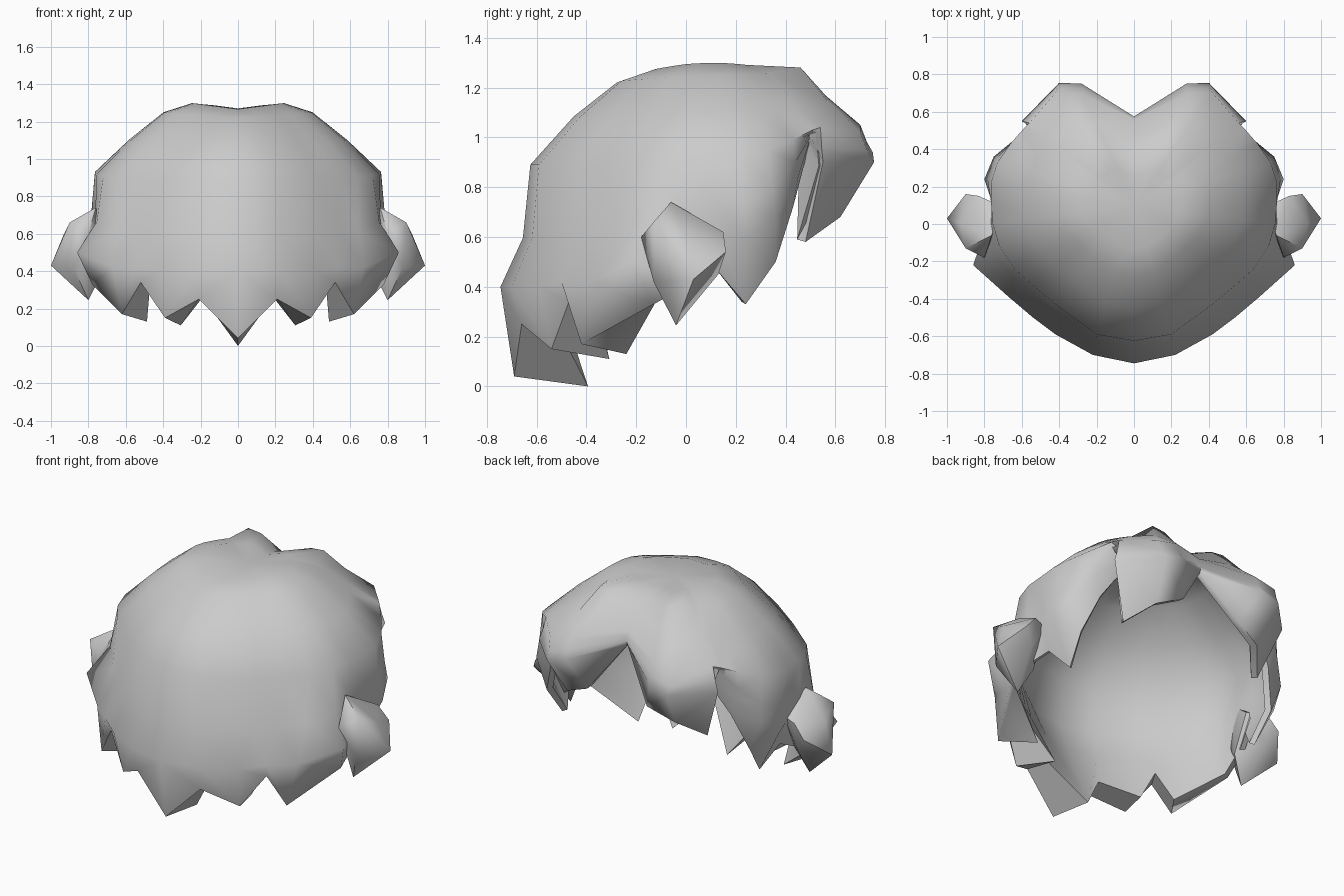
import bpy, bmesh, math
from mathutils import Vector as V

if "Cube" in bpy.data.objects:
    bpy.data.objects.remove(bpy.data.objects["Cube"])

# Half-shell columns, running from the -y centre line round to the +y centre line
BROW = [(0, -.625, .89), (.2, -.59, .89), (.42, -.43, .89), (.54, -.33, .89),
        (.64, -.24, .9), (.72, -.12, .91), (.755, 0, .92), (.765, .12, .92),
        (.765, .22, .93), (.73, .33, .95), (.66, .43, .99), (.59, .51, 1.03),
        (.56, .54, 1.04), (.42, .70, 1.02), (.28, .70, 1.05), (0, .56, 1.12)]
BULGE = [(0, -.745, .4), (.22, -.7, .4), (.42, -.59, .4), (.54, -.5, .42),
         (.67, -.39, .42), (.86, -.22, .5), (.79, -.02, .55), (.76, .13, .6),
         (.8, .24, .6), (.75, .36, .68), (.64, .45, .84), (.47, .5, 1.0),
         (.6, .55, .9), (.4, .755, .9), (.28, .75, .94), (0, .575, 1.06)]
HEM = [(0, -.69, .04), (.21, -.66, .25), (.39, -.54, .15), (.52, -.47, .34),
       (.62, -.42, .17), (.78, -.13, .33), (.76, .04, .42), (.72, .13, .46),
       (.66, .24, .33), (.68, .36, .5), (.6, .43, .72), (.45, .49, .95),
       (.48, .48, .58), (.36, .62, .68), (.2, .66, .75), (0, .56, 1.03)]
POLE = V((0, .1, 1.27))
CENTRE = V((0, .08, .5))
RINGS = [(.32, .01, .13), (.52, .13, .06), (.76, .49, .0)]  # spread, drop, puff
FRONT_RINGS = [(.32, .0, .13), (.6, .1, .14), (.77, .47, .0)]


def dome(u, spread, drop, puff):
    """Point of one crown ring, between the pole and the brow."""
    d = V(u) - POLE
    p = POLE + V((d.x * spread, d.y * spread, d.z * drop))
    p.z += puff * p.x
    return p


def neck(u, w):
    """Hollow between brow and bulge."""
    f = .25 if w[1] < 0 else .5
    return V((u[0] + (w[0] - u[0]) * f, u[1] + (w[1] - u[1]) * f,
              u[2] + (w[2] - u[2]) * .6))


def inward(p):
    return CENTRE + (p - CENTRE) * .965


def finish(bm, name, angle):
    bmesh.ops.recalc_face_normals(bm, faces=bm.faces)
    me = bpy.data.meshes.new(name)
    bm.to_mesh(me)
    bm.free()
    ob = bpy.data.objects.new(name, me)
    bpy.context.collection.objects.link(ob)
    mod = ob.modifiers.new("mirror", 'MIRROR')
    mod.use_clip = True
    mod.merge_threshold = .002
    bpy.ops.object.select_all(action='DESELECT')
    bpy.context.view_layer.objects.active = ob
    ob.select_set(True)
    bpy.ops.object.modifier_apply(modifier="mirror")
    bpy.ops.object.shade_smooth_by_angle(angle=math.radians(angle))


# Hair shell: outer dome, pointed hem, thick lock undersides, inner lining
bm = bmesh.new()
top, lining = bm.verts.new(POLE), bm.verts.new(inward(POLE))
cols = []
for i, (u, w, h) in enumerate(zip(BROW, BULGE, HEM)):
    rings = FRONT_RINGS if i in (13, 14) else RINGS
    outer = [dome(u, *r) for r in rings] + [V(u), neck(u, w), V(w)]
    thick = i in (0, 2, 4)
    k = .57 if thick else .8 if i < 5 else .93
    tuck = V((h[0] * (k + 1) / 2, h[1] * k, h[2] - (.04 if thick else -.01)))
    inner = [inward(p) for p in reversed(outer)]
    if i < 6:  # ledge where the back locks meet the lining
        inner[0] = V((w[0] * .84, w[1] * .76, .42))
    cols.append([bm.verts.new(p) for p in outer + [V(h), tuck] + inner])
for a, b in zip(cols, cols[1:]):
    bm.faces.new((top, a[0], b[0]))
    bm.faces.new((lining, b[-1], a[-1]))
    for j in range(len(a) - 1):
        bm.faces.new((a[j], a[j + 1], b[j + 1], b[j]))
finish(bm, "hair_shell", 60)

# Ear lock: faceted tuft flaring out at each side
bm = bmesh.new()
for p in [(.76, -.06, .74), (.9, -.13, .66), (.8, -.18, .6), (.93, .0, .6),
          (.83, .15, .62), (.9, .16, .54), (1.0, .03, .43), (.88, -.13, .42),
          (.84, .13, .45), (.8, -.04, .245), (.72, .0, .4), (.72, .1, .62)]:
    bm.verts.new(p)
bmesh.ops.convex_hull(bm, input=bm.verts)
finish(bm, "ear_lock", 60)
